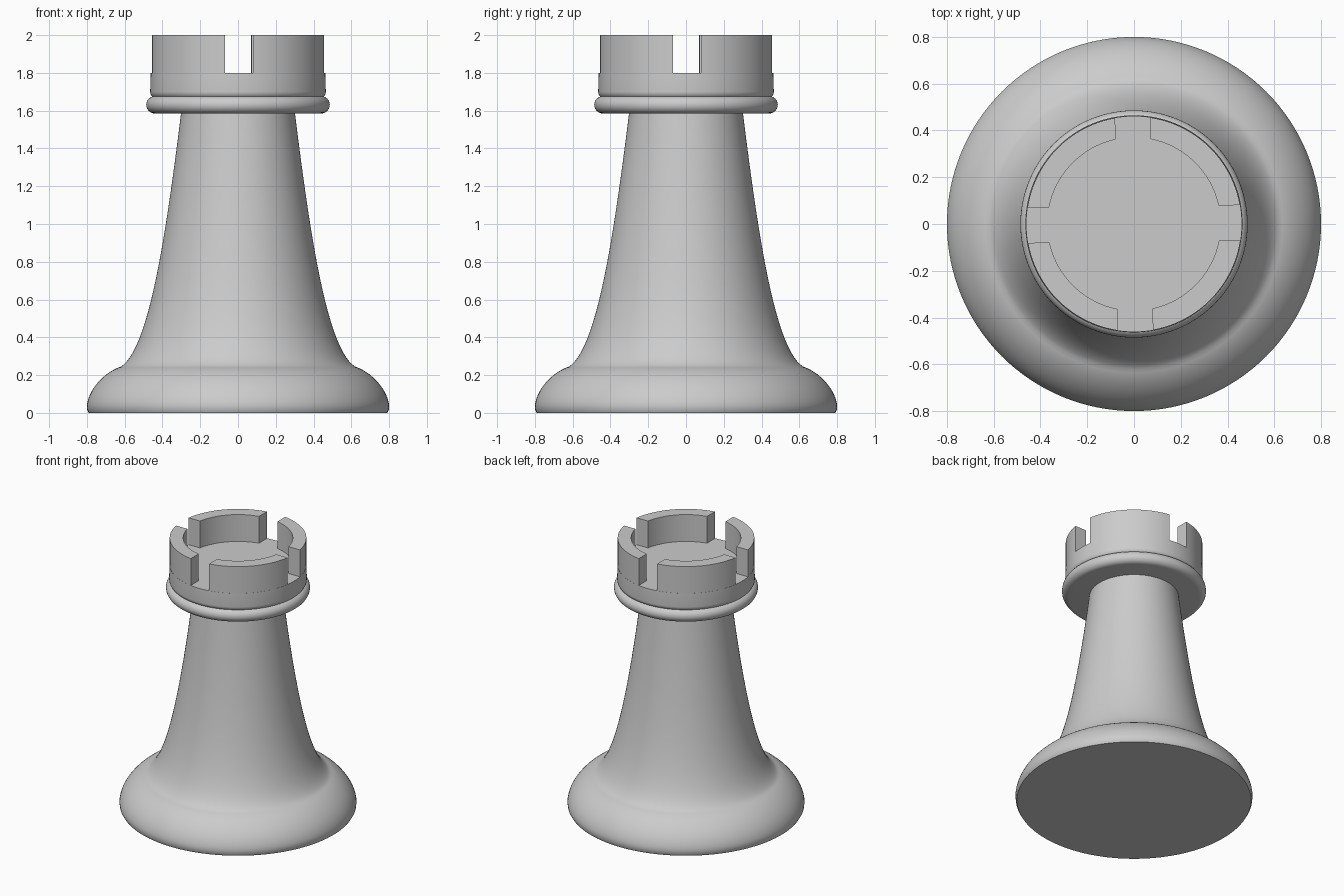
import bpy
import bmesh
import math
from mathutils import Vector, Matrix
from mathutils.geometry import interpolate_bezier

cube = bpy.data.objects.get("Cube")
if cube:
    bpy.data.objects.remove(cube, do_unlink=True)

SEGMENTS = 128

grey = bpy.data.materials.new("light_grey")
grey.use_nodes = True
COLOUR = (0.6, 0.6, 0.6, 1)
grey.diffuse_color = COLOUR
for node in grey.node_tree.nodes:
    if node.type == "BSDF_PRINCIPLED":
        node.inputs["Base Color"].default_value = COLOUR


def finish(bm, name):
    bmesh.ops.recalc_face_normals(bm, faces=bm.faces)
    mesh = bpy.data.meshes.new(name)
    bm.to_mesh(mesh)
    bm.free()
    mesh.materials.append(grey)
    obj = bpy.data.objects.new(name, mesh)
    bpy.context.collection.objects.link(obj)
    bpy.ops.object.select_all(action="DESELECT")
    obj.select_set(True)
    bpy.context.view_layer.objects.active = obj
    bpy.ops.object.shade_smooth_by_angle(angle=math.radians(35))
    return obj


def lathe(name, profile):
    """Revolve (radius, height) points around z; end points lie on the axis."""
    bm = bmesh.new()
    verts = [bm.verts.new((r, 0, z)) for r, z in profile]
    edges = [bm.edges.new(pair) for pair in zip(verts, verts[1:])]
    bmesh.ops.spin(bm, geom=verts + edges, cent=(0, 0, 0), axis=(0, 0, 1),
                   angle=math.tau, steps=SEGMENTS, use_duplicate=False)
    bmesh.ops.remove_doubles(bm, verts=bm.verts, dist=0.0001)
    return finish(bm, name)


def bezier(a, b, c, d, count):
    pts = [Vector((r, z, 0)) for r, z in (a, b, c, d)]
    return [(p.x, p.y) for p in interpolate_bezier(*pts, count)]


# Bulging foot flowing into the flared stem
foot = bezier((0.80, 0.04), (0.79, 0.13), (0.70, 0.22), (0.62, 0.245), 16)
stem = bezier((0.62, 0.245), (0.47, 0.34), (0.38, 0.95), (0.30, 1.60), 28)
lathe("base_and_stem",
      [(0, 0), (0.79, 0), (0.798, 0.015)] + foot + stem[1:] + [(0, 1.60)])

# Rounded collar under the crown, with a flat underside
bulge = [(0.44 + 0.046 * math.cos(a), 1.631 + 0.046 * math.sin(a))
         for a in (math.radians(-90 + 15 * i) for i in range(13))]
lathe("collar", [(0, 1.585)] + bulge + [(0, 1.677)])

# Crown drum with a softly rounded lower edge
lathe("crown_drum", [(0, 1.67), (0.45, 1.67), (0.458, 1.678), (0.464, 1.69),
                     (0.465, 1.70), (0.462, 1.80), (0, 1.80)])

# Four battlements separated by parallel-sided slots
OUTER, INNER, HALF_SLOT, STEPS = 0.461, 0.37, 0.075, 24


def arc(radius):
    start = math.asin(HALF_SLOT / radius)
    sweep = math.pi / 2 - 2 * start
    return [(radius * math.cos(start + sweep * i / STEPS),
             radius * math.sin(start + sweep * i / STEPS))
            for i in range(STEPS + 1)]


bm = bmesh.new()
for quarter in range(4):
    turn = Matrix.Rotation(quarter * math.pi / 2 + math.radians(0.7), 3, "Z")
    layers = []
    for z in (1.79, 2.0):
        layers.append([[bm.verts.new(turn @ Vector((x, y, z))) for x, y in arc(r)]
                       for r in (INNER, OUTER)])
    (low_in, low_out), (top_in, top_out) = layers
    loop = [low_in, low_out, top_out, top_in]
    for i in range(STEPS):
        for side, following in zip(loop, loop[1:] + loop[:1]):
            bm.faces.new((side[i], side[i + 1], following[i + 1], following[i]))
    for end in (0, -1):
        bm.faces.new([side[end] for side in loop])
finish(bm, "battlements")
